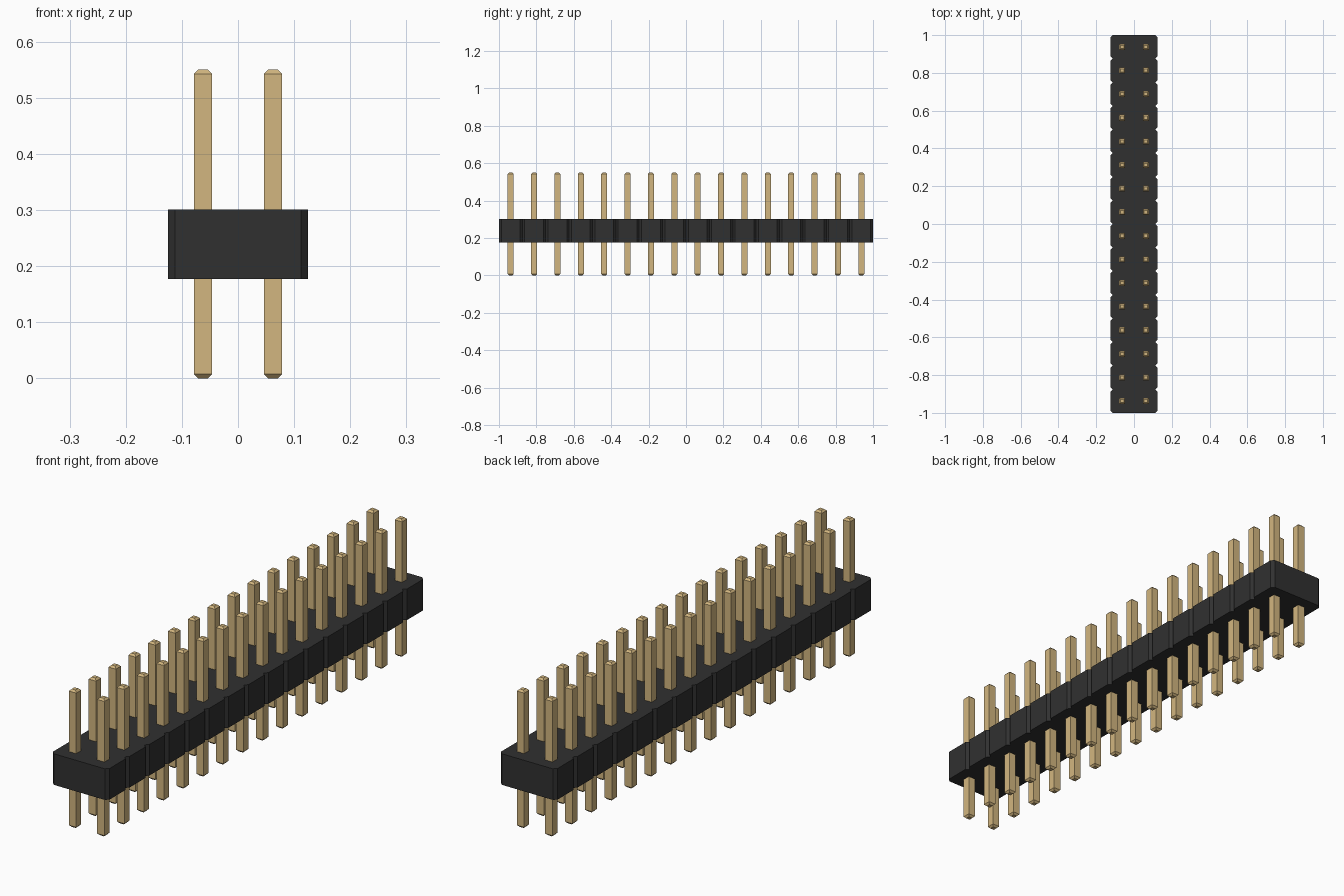
import bpy, bmesh

cube = bpy.data.objects.get("Cube")
if cube:
    bpy.data.objects.remove(cube, do_unlink=True)

ROWS = 16
PITCH = 2 / ROWS
CHAMFER = PITCH / 10
BODY_BOTTOM, BODY_TOP = 0.177, 0.301
PIN_HALF, PIN_TOP = 0.016, 0.55
TIP = 0.0075


def make_material(name, rgb):
    mat = bpy.data.materials.new(name)
    mat.use_nodes = True
    colour = (*rgb, 1)
    mat.diffuse_color = colour
    mat.node_tree.nodes["Principled BSDF"].inputs["Base Color"].default_value = colour
    return mat


def make_object(name, bm, mat):
    bmesh.ops.recalc_face_normals(bm, faces=bm.faces)
    mesh = bpy.data.meshes.new(name)
    bm.to_mesh(mesh)
    bm.free()
    mesh.materials.append(mat)
    obj = bpy.data.objects.new(name, mesh)
    bpy.context.collection.objects.link(obj)
    return obj


black = make_material("black plastic", (0.03, 0.03, 0.03))
gold = make_material("gold metal", (0.65, 0.47, 0.215))

# Housing: notched outline, extruded upward
side = []
for i in range(ROWS):
    y = -1 + i * PITCH
    side += [(PITCH - CHAMFER, y), (PITCH, y + CHAMFER),
             (PITCH, y + PITCH - CHAMFER), (PITCH - CHAMFER, y + PITCH)]
side = list(dict.fromkeys(side))
outline = side + [(-x, y) for x, y in reversed(side)]
bm = bmesh.new()
base = bm.faces.new([bm.verts.new((x, y, BODY_BOTTOM)) for x, y in outline])
extruded = bmesh.ops.extrude_face_region(bm, geom=[base], use_keep_orig=True)
top = [v for v in extruded["geom"] if isinstance(v, bmesh.types.BMVert)]
bmesh.ops.translate(bm, verts=top, vec=(0, 0, BODY_TOP - BODY_BOTTOM))
make_object("housing", bm, black)


# Pins: square rods with tapered tips, stacked as rings
def add_pin(bm, cx, cy):
    rings = []
    for z, r in ((0, PIN_HALF - TIP), (TIP, PIN_HALF),
                 (PIN_TOP - TIP, PIN_HALF), (PIN_TOP, PIN_HALF - TIP)):
        rings.append([bm.verts.new((cx + sx * r, cy + sy * r, z))
                      for sx, sy in ((-1, -1), (1, -1), (1, 1), (-1, 1))])
    for low, high in zip(rings, rings[1:]):
        for k in range(4):
            n = (k + 1) % 4
            bm.faces.new((low[k], low[n], high[n], high[k]))
    bm.faces.new(rings[0][::-1])
    bm.faces.new(rings[-1])


for name, sign in (("left_pins", 1), ("right_pins", -1)):
    bm = bmesh.new()
    for i in range(ROWS):
        add_pin(bm, sign * PITCH / 2, -1 + (i + 0.5) * PITCH)
    make_object(name, bm, gold)
